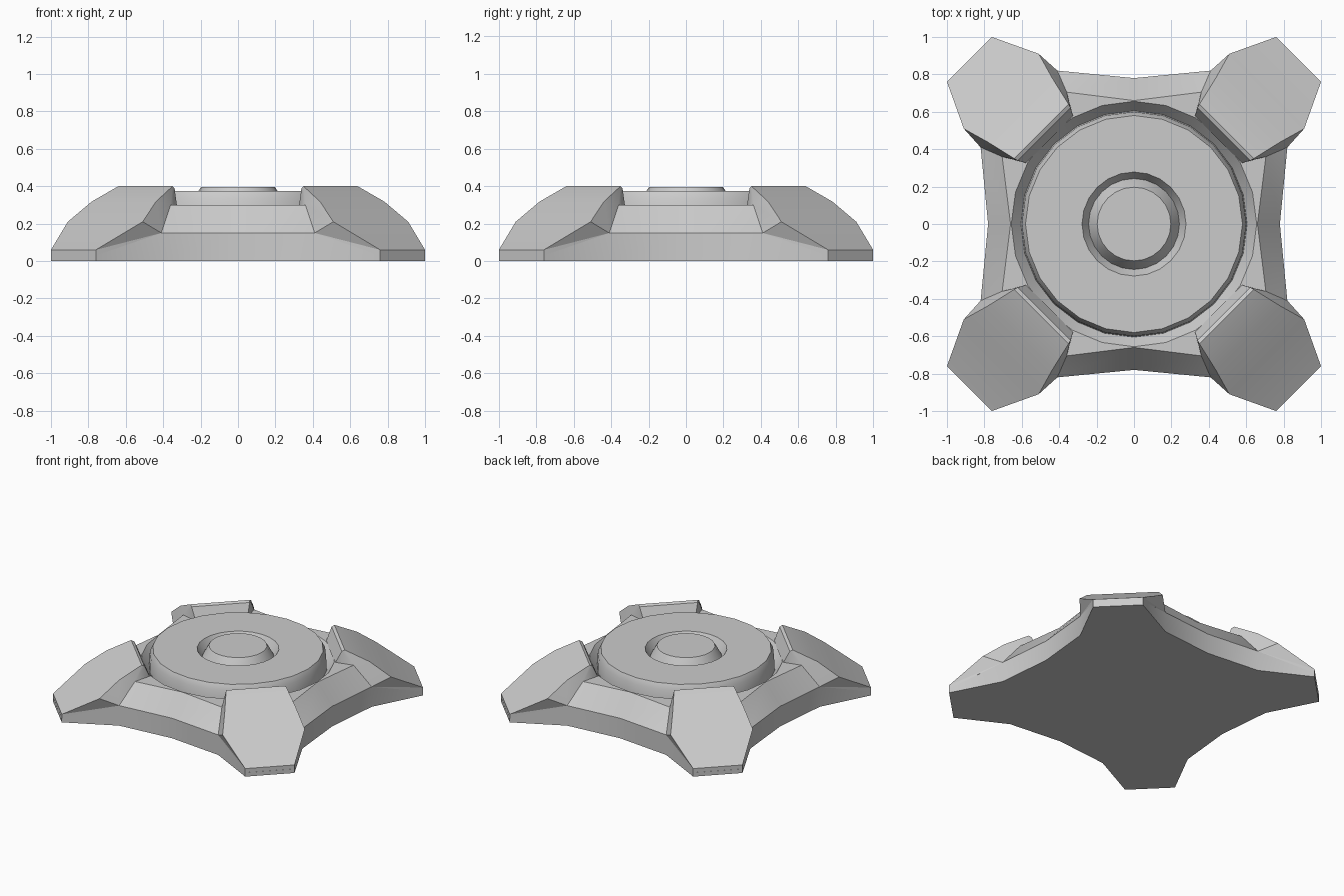
import bpy, bmesh
from math import sin, cos, pi, radians

if "Cube" in bpy.data.objects:
    bpy.data.objects.remove(bpy.data.objects["Cube"])

R2 = 2 ** 0.5
SEG = 24


def finish(name, bm, angle=30):
    bmesh.ops.remove_doubles(bm, verts=bm.verts, dist=0.0005)
    bmesh.ops.recalc_face_normals(bm, faces=bm.faces)
    me = bpy.data.meshes.new(name)
    bm.to_mesh(me)
    bm.free()
    ob = bpy.data.objects.new(name, me)
    bpy.context.collection.objects.link(ob)
    bpy.ops.object.select_all(action='DESELECT')
    ob.select_set(True)
    bpy.context.view_layer.objects.active = ob
    bpy.ops.object.shade_smooth_by_angle(angle=radians(angle))
    return ob


def four_sides(front):
    # repeat the front edge's points on all four sides, counter-clockwise
    pts = []
    for k in range(4):
        c, s = round(cos(k * pi / 2)), round(sin(k * pi / 2))
        pts += [(c * x - s * y, s * x + c * y, z) for x, y, z in front]
    return pts


def edge(corner, shoulder, mid):
    mirror = lambda p: (-p[0], p[1], p[2])
    return four_sides([mirror(corner), mirror(shoulder), mid, shoulder, corner])


# Base body: concave four-sided slab with a sloped shoulder and round opening
bm = bmesh.new()
levels = [
    edge((.76, -1, 0), (.41, -.82, 0), (0, -.78, 0)),
    edge((.76, -1, .03), (.41, -.82, .15), (0, -.78, .15)),
    edge((.50, -.62, .3), (.36, -.705, .3), (0, -.66, .3)),
]
rings = [[bm.verts.new(p) for p in lv] for lv in levels]
n = len(rings[0])
for a, b in zip(rings, rings[1:]):
    for i in range(n):
        j = (i + 1) % n
        bm.faces.new((a[i], a[j], b[j], b[i]))
bm.faces.new(rings[0][::-1])
hole = [bm.verts.new((.656 * cos(2 * pi * i / SEG), .656 * sin(2 * pi * i / SEG), .3))
        for i in range(SEG)]
rim = [bm.edges.new((hole[i], hole[(i + 1) % SEG])) for i in range(SEG)]
rim += [bm.edges.get((rings[2][i], rings[2][(i + 1) % n])) for i in range(n)]
bmesh.ops.triangle_fill(bm, edges=rim, use_beauty=True, normal=(0, 0, 1))
finish("base_body", bm)

# Hub disc with outer groove, inner ring groove and centre button
profile = [(.656, .3), (.605, .235), (.60, .335), (.58, .375), (.278, .375),
           (.243, .315), (.205, .385), (.197, .397), (0, .397)]
bm = bmesh.new()
vs = [bm.verts.new((r, 0, z)) for r, z in profile]
es = [bm.edges.new(p) for p in zip(vs, vs[1:])]
bmesh.ops.spin(bm, geom=vs + es, cent=(0, 0, 0), axis=(0, 0, 1),
               angle=2 * pi, steps=SEG)
bmesh.ops.remove_doubles(bm, verts=bm.verts, dist=0.0005)
bmesh.ops.recalc_face_normals(bm, faces=bm.faces)
if max(bm.faces, key=lambda f: f.calc_center_median().z).normal.z < 0:
    bmesh.ops.reverse_faces(bm, faces=bm.faces)
me = finish("hub_disc", bm).data
if max(me.polygons, key=lambda f: f.center.z).normal.z < 0:
    me.flip_normals()

# Armoured feet on the diagonals: (along, half width, height)
TOP = [(1.244, .17, .03), (1.244, .17, .06), (1.004, .283, .21), (.863, .243, .318),
       (.70, .205, .40), (.68, .20, .39), (.638, .177, .295)]
LOW = [(.87, .29, .15), (.753, .244, .30)]
for k, name in enumerate(["back_right", "back_left", "front_left", "front_right"]):
    a = pi / 4 + k * pi / 2
    bm = bmesh.new()

    def vert(p, s):
        u, v, z = p[0], p[1] * s, p[2]
        return bm.verts.new((u * cos(a) - v * sin(a), u * sin(a) + v * cos(a), z))

    t = {s: [vert(p, s) for p in TOP] for s in (1, -1)}
    for s in (1, -1):
        b1, b2 = [vert(p, s) for p in LOW]
        p = t[s]
        for f in ((p[0], p[1], b1), (p[1], p[2], b1), (p[2], p[3], b2, b1),
                  (p[3], p[4], b2), (p[4], p[5], b2), (p[5], p[6], b2)):
            bm.faces.new(f if s < 0 else f[::-1])
    for i in range(len(TOP) - 1):
        bm.faces.new((t[-1][i], t[1][i], t[1][i + 1], t[-1][i + 1]))
    finish(name + "_foot", bm, 20)
